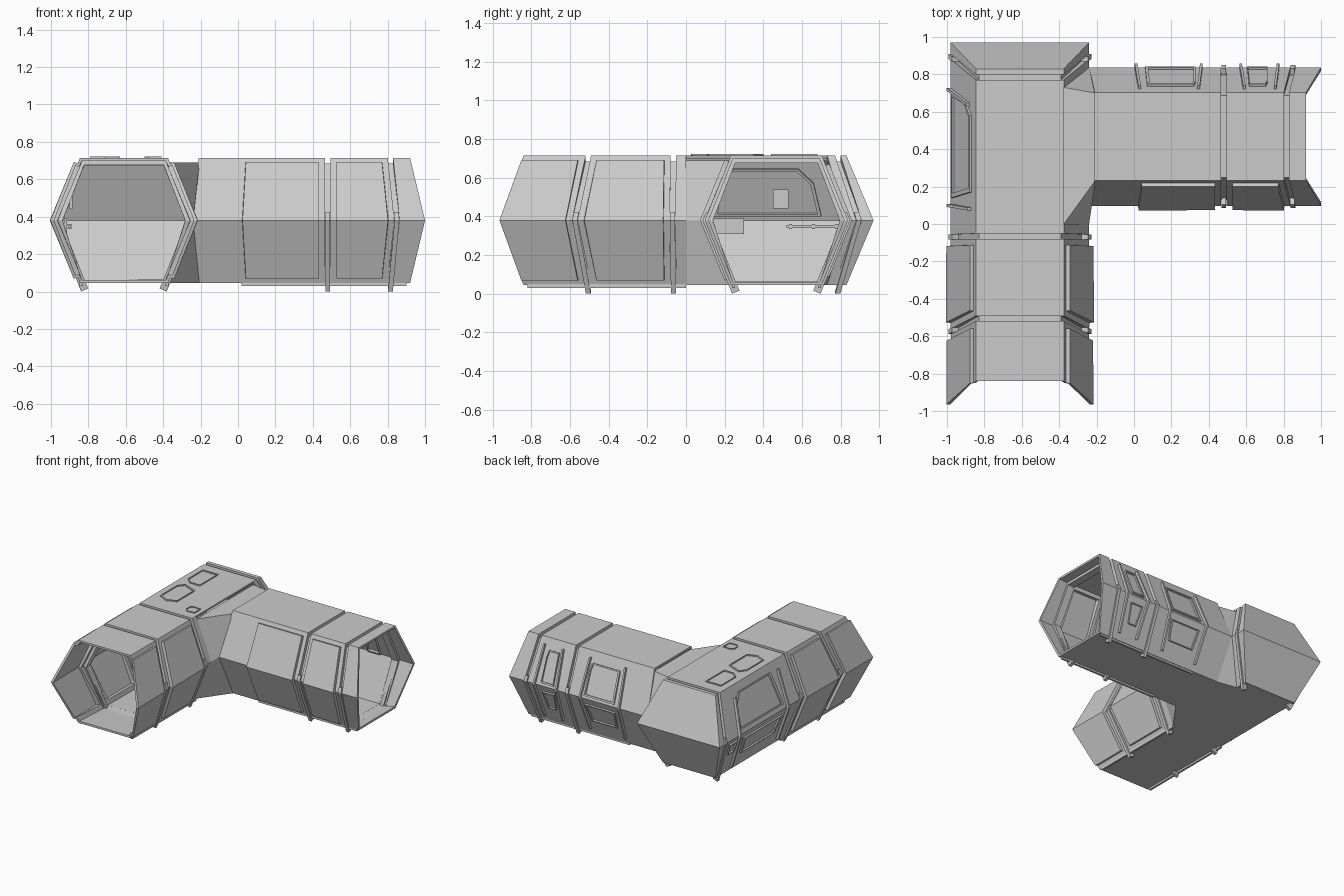
import bpy, bmesh
from mathutils import Vector

if "Cube" in bpy.data.objects:
    bpy.data.objects.remove(bpy.data.objects["Cube"])

HT, HM, ZB, ZM, ZT = 0.235, 0.37, 0.045, 0.38, 0.715   # hexagon half widths and heights


def place(arm, u, s, z):
    """Arm-local (across, along, up) to world."""
    return Vector((-0.61 + u, s, z)) if arm == 'A' else Vector((s, 0.4675 + u, z))


def finish(name, bm):
    me = bpy.data.meshes.new(name)
    bm.to_mesh(me)
    bm.free()
    ob = bpy.data.objects.new(name, me)
    bpy.context.collection.objects.link(ob)
    return ob


def thicken(ob, t=0.02):
    m = ob.modifiers.new('wall', 'SOLIDIFY')
    m.thickness, m.offset = t, -1


# ---- hexagonal tunnels: sections are (s at top/bottom, s at mid corner, groove depth)
def tunnel(name, arm, sections, panels, skip=(), cap=False):
    bm = bmesh.new()
    rings = []
    for st, sm, d in sections:
        prof = [(-HM + d, sm, ZM), (-HT + d / 2, st, ZT - d), (HT - d / 2, st, ZT - d),
                (HM - d, sm, ZM), (HT, st, ZB), (-HT, st, ZB)]
        rings.append([bm.verts.new(place(arm, *p)) for p in prof])
    faces = {}
    for k in range(len(rings) - 1):
        a, b = rings[k], rings[k + 1]
        for i in range(6):
            if (k, i) not in skip:
                j = (i + 1) % 6
                faces[k, i] = bm.faces.new((a[i], a[j], b[j], b[i]))
    if cap:
        r = rings[-1]
        bm.faces.new((r[0], r[1], r[2], r[3]))
        bm.faces.new((r[0], r[3], r[4], r[5]))
    bmesh.ops.recalc_face_normals(bm, faces=bm.faces[:])
    # bent side panels pushed outward
    for k, pair in panels:
        sel = [faces[k, i] for i in pair]
        bmesh.ops.inset_region(bm, faces=sel, thickness=0.032, use_even_offset=True)
        bmesh.ops.inset_region(bm, faces=sel, thickness=0.002, depth=0.022, use_even_offset=True)
    thicken(finish(name, bm))


NEG, POS = (0, 5), (2, 3)


def groove(st, sm, w=0.014, d=0.03):
    return [(st - w, sm - w, 0), (st - w, sm - w, d), (st + w, sm + w, d), (st + w, sm + w, 0)]


tunnel('long_corridor', 'A',
       [(-0.84, -0.965, 0)] + groove(-0.505, -0.575) + groove(-0.065, -0.07) +
       [(0.0, 0.0, 0), (0.73, 0.835, 0)] + groove(0.785, 0.895) + [(0.83, 0.97, 0)],
       [(0, NEG), (0, POS), (4, NEG), (4, POS)], skip=((9, 2), (9, 3)), cap=True)
tunnel('side_corridor', 'B',
       [(-0.21, -0.24, 0), (0.01, -0.01, 0)] + groove(0.48, 0.48) + groove(0.815, 0.85) +
       [(0.92, 1.0, 0)], [(1, NEG), (5, NEG)])

# ---- flared junction between the corridors
bm = bmesh.new()
zt = ZT - 0.025
a = [(-0.375, 0.0, zt), (-0.375, 0.73, zt), (-0.24, 0.837, ZM), (-0.375, 0.73, ZB), (-0.375, 0.0, ZB), (-0.24, 0.0, ZM)]
b = [(-0.205, 0.235, zt), (-0.205, 0.70, zt), (-0.238, 0.837, ZM), (-0.205, 0.70, ZB), (-0.205, 0.235, ZB), (-0.238, 0.10, ZM)]
va, vb = [bm.verts.new(p) for p in a], [bm.verts.new(p) for p in b]
for i in range(6):
    j = (i + 1) % 6
    bm.faces.new((va[i], va[j], vb[j], vb[i]))
bmesh.ops.recalc_face_normals(bm, faces=bm.faces[:])
thicken(finish('junction', bm), 0.008)


# ---- wall helpers: t is -1 at floor corner, 0 at mid corner, 1 at roof corner
def wall(arm, side, s, t, off):
    n = Vector((0.928, 0.371 * ((t > 0) - (t < 0))))
    if t == 0:
        n = Vector((1.077, 0))
    u = HM - (HM - HT) * abs(t) + n.x * off
    return place(arm, side * u, s, ZM + 0.335 * t + n.y * off)


def strip(name, arm, side, path, w, o0, o1):
    """Bar following (s, t) points on a side wall."""
    bm = bmesh.new()
    rings = []
    for s, t in path:
        rings.append([bm.verts.new(wall(arm, side, s + ds, t, o))
                      for ds, o in ((-w / 2, o0), (w / 2, o0), (w / 2, o1), (-w / 2, o1))])
    for p, q in zip(rings, rings[1:]):
        for i in range(4):
            j = (i + 1) % 4
            bm.faces.new((p[i], p[j], q[j], q[i]))
    bm.faces.new(rings[0])
    bm.faces.new(rings[-1][::-1])
    bmesh.ops.recalc_face_normals(bm, faces=bm.faces[:])
    finish(name, bm)


def frame(name, lo, hi, border=0.9):
    """Raised rim from matching lower and upper outlines."""
    bm = bmesh.new()
    loops = []
    for pts, k in ((lo, 1), (hi, 1), (hi, border), (lo, border)):
        c = sum(pts, Vector()) / len(pts)
        loops.append([bm.verts.new(c + (p - c) * k) for p in pts])
    n = len(lo)
    for r in range(4):
        p, q = loops[r], loops[(r + 1) % 4]
        for i in range(n):
            j = (i + 1) % n
            bm.faces.new((p[i], p[j], q[j], q[i]))
    bmesh.ops.recalc_face_normals(bm, faces=bm.faces[:])
    finish(name, bm)


def wall_frame(name, arm, side, pts, o0=-0.003, o1=0.012, border=0.9):
    frame(name, [wall(arm, side, s, t, o0) for s, t in pts],
          [wall(arm, side, s, t, o1) for s, t in pts], border)


def box(name, x0, x1, y0, y1, z0, z1):
    bm = bmesh.new()
    bmesh.ops.create_cube(bm, size=1)
    for v in bm.verts:
        v.co = Vector(((x0 + x1) / 2 + v.co.x * (x1 - x0), (y0 + y1) / 2 + v.co.y * (y1 - y0),
                       (z0 + z1) / 2 + v.co.z * (z1 - z0)))
    return finish(name, bm)


# ---- lower rib legs in every groove, feet reaching the ground
for arm, st, sm, sides in (('A', -0.505, -0.575, (-1, 1)), ('A', -0.065, -0.07, (-1, 1)),
                           ('A', 0.785, 0.895, (-1, 1)), ('B', 0.48, 0.48, (-1, 1)),
                           ('B', 0.815, 0.85, (-1, 1))):
    for sd in sides:
        k = 0.12 * (st - sm)
        strip('rib_leg', arm, sd, [(sm + k, 0.12), (sm, 0), (st, -1.12)], 0.026, -0.03, 0.011)

# ---- roof hatches
for name, pts in (('roof_hatch_back', [(-0.79, 0.68), (-0.65, 0.68), (-0.65, 0.44), (-0.74, 0.44), (-0.79, 0.49)]),
                  ('roof_hatch_mid', [(-0.75, 0.40), (-0.63, 0.35), (-0.63, 0.12), (-0.71, 0.09), (-0.79, 0.13), (-0.79, 0.35)]),
                  ('roof_vent', [(-0.50, 0.10), (-0.48, 0.115), (-0.41, 0.11), (-0.41, 0.03), (-0.48, 0.025), (-0.50, 0.05)])):
    frame(name, [Vector((x, y, 0.712)) for x, y in pts], [Vector((x, y, 0.722)) for x, y in pts])

# ---- outer left wall of the corner: big window and slanted ribs
win = [(0.14, 0.1), (0.17, 0.82), (0.58, 0.82), (0.66, 0.6), (0.70, 0.1)]
wall_frame('corner_window', 'A', -1, win, border=0.92)
wall_frame('corner_window_inside', 'A', -1, win, -0.035, -0.018, 0.92)
strip('corner_rib_front', 'A', -1, [(0.08, 0.8), (0.10, 0), (0.07, -0.9)], 0.016, -0.005, 0.02)
strip('corner_rib_back', 'A', -1, [(0.64, 0.75), (0.72, 0), (0.66, -0.9)], 0.016, -0.005, 0.02)
wall_frame('corner_low_panel', 'A', -1, [(0.15, -0.15), (0.64, -0.15), (0.60, -0.6), (0.17, -0.6)])
wall_frame('corner_low_box', 'A', -1, [(0.73, -0.1), (0.83, -0.1), (0.80, -0.4), (0.72, -0.4)], border=0.8)

# ---- back wall of the side corridor: ribs and framed panels
for s in (0.01, 0.36, 0.57, 0.77):
    lean = 0.02 if s in (0.01, 0.57) else -0.015
    strip('back_rib', 'B', 1, [(s + lean, 0.85), (s, 0), (s + lean, -0.85)], 0.014, -0.005, 0.02)
for name, s0, s1 in (('wide', 0.06, 0.33), ('narrow', 0.605, 0.715)):
    up = [(s0, 0.05), (s0 + 0.01, 0.75), (s1 - 0.01, 0.75), (s1, 0.6), (s1, 0.05)]
    wall_frame(name + '_back_panel', 'B', 1, up)
    wall_frame(name + '_back_panel_inside', 'B', 1, up, -0.035, -0.018)
    wall_frame(name + '_low_panel', 'B', 1, [(s0, -0.15), (s1, -0.15), (s1 - 0.02, -0.6), (s0 + 0.02, -0.6)])

# ---- interior fittings: handrail, screens, floor edging
box('handrail', -0.905, -0.89, 0.52, 0.80, 0.34, 0.355)
for y in (0.54, 0.66, 0.78):
    box('handrail_bracket', -0.96, -0.89, y - 0.008, y + 0.008, 0.335, 0.36)
box('wall_screen', -0.93, -0.915, 0.10, 0.30, 0.31, 0.39)
box('screen_arm', -0.90, -0.885, 0.45, 0.53, 0.44, 0.54)
for sx in (-0.84, -0.38):
    box('floor_edge', sx - 0.008, sx + 0.008, -0.82, 0.0, 0.03, 0.05)
for sy in (0.245, 0.69):
    box('floor_edge', 0.02, 0.90, sy - 0.008, sy + 0.008, 0.03, 0.05)
